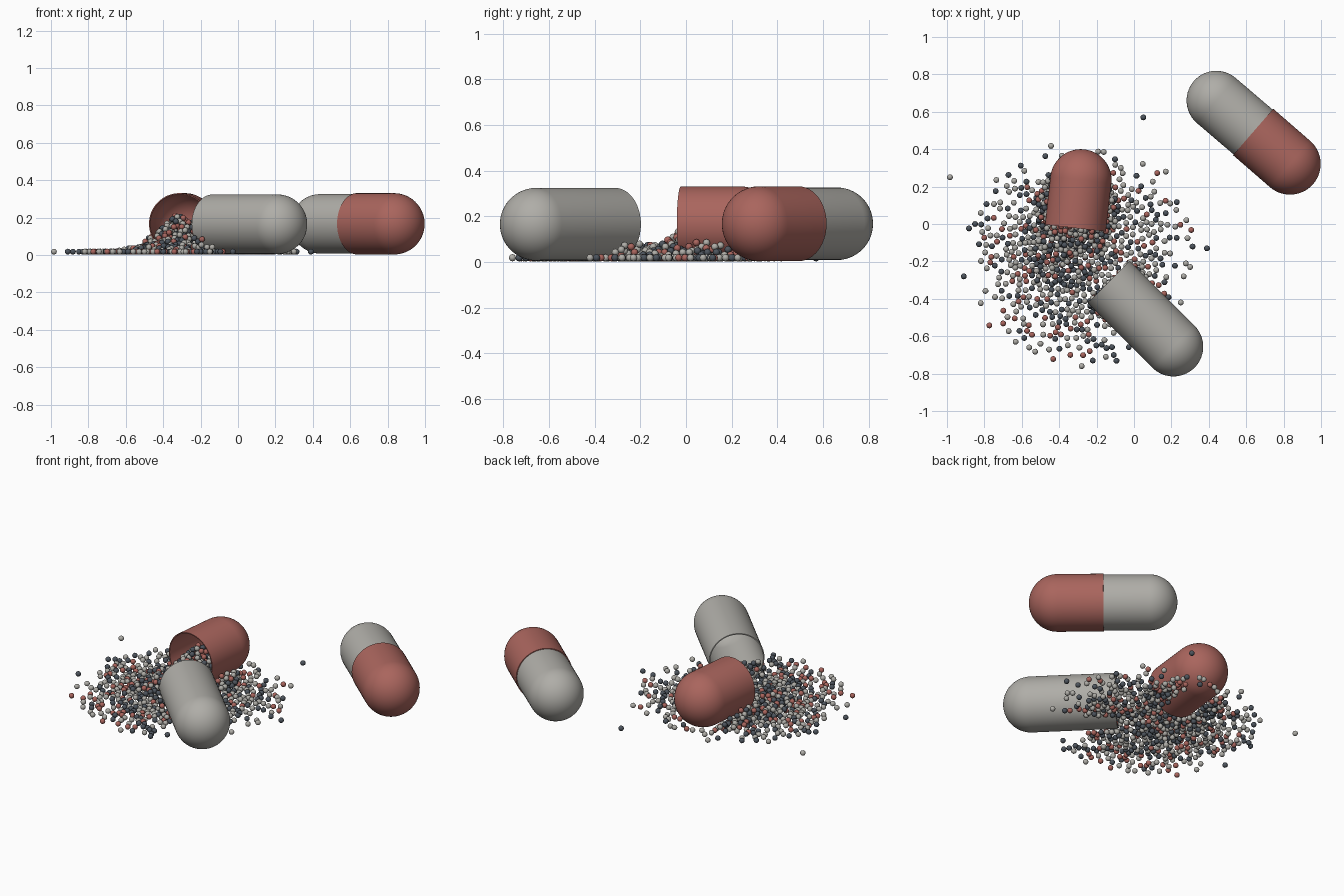
import bpy, bmesh, math, random
from mathutils import Vector

if "Cube" in bpy.data.objects:
    bpy.data.objects.remove(bpy.data.objects["Cube"])

random.seed(7)


def material(name, col):
    m = bpy.data.materials.new(name)
    m.diffuse_color = (*col, 1)
    m.use_nodes = True
    m.node_tree.nodes["Principled BSDF"].inputs["Base Color"].default_value = m.diffuse_color
    return m


RED = material("dull_red", (0.40, 0.13, 0.11))
LIGHT = material("warm_grey", (0.43, 0.42, 0.39))
DARK = material("slate", (0.075, 0.09, 0.11))
WALL = 0.006


def half_shell(name, mouth, dome, radius, z, mat):
    """Hollow tube with one domed end, lathed around the mouth-to-dome axis."""
    start = Vector((*mouth, z))
    axis = Vector((*dome, z)) - start
    length = axis.length
    arc = [math.radians(a) for a in range(0, 91, 6)]
    outer = [(0, radius)] + [(length + radius * math.sin(a), radius * math.cos(a)) for a in arc]
    ri = radius - WALL
    inner = [(0, ri)] + [(length + ri * math.sin(a), ri * math.cos(a)) for a in arc]
    profile = inner[::-1] + outer
    bm = bmesh.new()
    vs = [bm.verts.new((r, 0, h)) for h, r in profile]
    edges = [bm.edges.new(p) for p in zip(vs, vs[1:])]
    bmesh.ops.spin(bm, geom=vs + edges, cent=(0, 0, 0), axis=(0, 0, 1),
                   angle=math.tau, steps=64, use_duplicate=False)
    bmesh.ops.remove_doubles(bm, verts=bm.verts, dist=1e-5)
    bmesh.ops.recalc_face_normals(bm, faces=bm.faces)
    me = bpy.data.meshes.new(name)
    bm.to_mesh(me)
    bm.free()
    me.materials.append(mat)
    ob = bpy.data.objects.new(name, me)
    bpy.context.collection.objects.link(ob)
    ob.location = start
    ob.rotation_euler = axis.to_track_quat('Z', 'Y').to_euler()
    me.shade_smooth()
    me.set_sharp_from_angle(angle=math.radians(40))
    return start, axis.normalized(), length, radius


# Closed capsule: the red cap slips over the grey body
half_shell("closed_capsule_body", (0.68, 0.455), (0.44, 0.66), 0.159, 0.167, LIGHT)
half_shell("closed_capsule_cap", (0.637, 0.492), (0.834, 0.321), 0.164, 0.167, RED)

# Opened capsule: two separated halves
cap = half_shell("open_capsule_cap", (-0.313, -0.022), (-0.284, 0.236), 0.164, 0.167, RED)
body = half_shell("open_capsule_body", (-0.135, -0.31), (0.211, -0.656), 0.159, 0.165, LIGHT)

# Spilled beads: dropped one by one onto the heap
R = 0.0155
GAP = 1.8 * R
CELL = 0.03
cells, beads = {}, []


def depth_in(shell, p):
    """Distance along the axis, and distance from the dome/tube centre line."""
    start, ax, length, radius = shell
    d = p - start
    t = d.dot(ax)
    return t, (d - ax * min(t, length)).length


def blocked(p):
    for s in (cap, body):
        t, r = depth_in(s, p)
        if t > -R and s[3] - WALL - R < r < s[3] + R:
            return True
    k = [int(c // CELL) for c in p]
    for i in (-1, 0, 1):
        for j in (-1, 0, 1):
            for l in (-1, 0, 1):
                for q in cells.get((k[0] + i, k[1] + j, k[2] + l), ()):
                    if (q - p).length < GAP:
                        return True
    return False


def heap_height(x, y):
    steep = 0.235 - 0.85 * math.hypot(x + 0.31, y - 0.08)
    broad = 0.08 * (1 - math.hypot(x + 0.36, y + 0.14) / 0.42)
    return max(0.02, steep, broad)


def drop(x, y):
    z = 0.018
    top = heap_height(x, y)
    t, r = depth_in(body, Vector((x, y, 0.165)))
    if t > 0 and r < body[3]:
        top = 0.14 - 0.7 * t
    while z <= top:
        p = Vector((x, y, z))
        if not blocked(p):
            beads.append(p)
            cells.setdefault(tuple(int(c // CELL) for c in p), []).append(p)
            return
        z += 0.006


def disc(cx, cy, rad):
    a, r = random.uniform(0, math.tau), rad * math.sqrt(random.random())
    drop(cx + r * math.cos(a), cy + r * math.sin(a))


# a few far strays, then the dense heap, the cap filling and a thin fringe
for x, y in [(0.05, 0.57), (-0.984, 0.25), (0.17, 0.28), (0.28, 0.02), (0.39, -0.13),
             (0.25, -0.42), (-0.91, -0.28), (-0.56, -0.66), (-0.28, -0.76), (-0.22, -0.73),
             (-0.34, -0.70), (-0.85, 0.0), (-0.5, -0.64), (-0.07, 0.3), (0.3, -0.23)]:
    drop(x, y)
for _ in range(9000):
    disc(-0.28, -0.16, 0.41)
for _ in range(2500):
    disc(-0.3, 0.06, 0.2)
for _ in range(450):
    a, r = random.uniform(0, math.tau), 0.40 + abs(random.gauss(0, 0.09))
    drop(-0.28 + r * math.cos(a), -0.16 + min(r, 0.6) * math.sin(a))
beads = beads[:3100]

# One mesh of little balls per colour
bm = bmesh.new()
bmesh.ops.create_icosphere(bm, subdivisions=2, radius=R * 1.03)
ball_v = [v.co.copy() for v in bm.verts]
ball_f = [[v.index for v in f.verts] for f in bm.faces]
bm.free()

groups = {"light_beads": [], "dark_beads": [], "red_beads": []}
for p in beads:
    groups[random.choices(list(groups), (48, 32, 20))[0]].append(p)
for (name, pts), mat in zip(groups.items(), (LIGHT, DARK, RED)):
    verts, faces = [], []
    for p in pts:
        n = len(verts)
        verts += [v + p for v in ball_v]
        faces += [[i + n for i in f] for f in ball_f]
    me = bpy.data.meshes.new(name)
    me.from_pydata(verts, [], faces)
    me.materials.append(mat)
    me.shade_smooth()
    bpy.context.collection.objects.link(bpy.data.objects.new(name, me))
